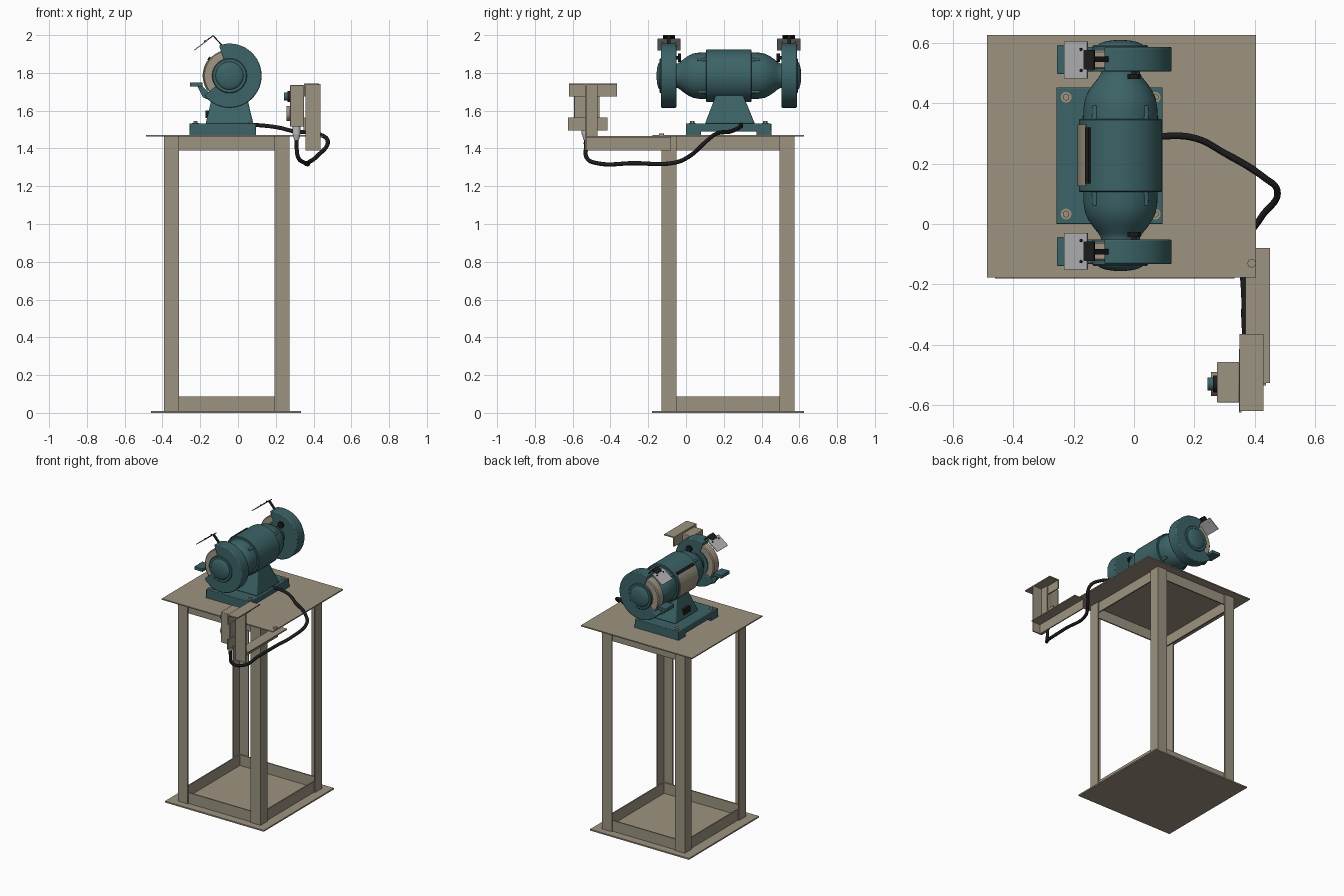
import bpy, bmesh, math
from mathutils import Vector, Matrix

if "Cube" in bpy.data.objects:
    bpy.data.objects.remove(bpy.data.objects["Cube"])


def mat(name, r, g, b):
    m = bpy.data.materials.new(name)
    m.diffuse_color = (r, g, b, 1)
    m.use_nodes = True
    m.node_tree.nodes["Principled BSDF"].inputs["Base Color"].default_value = m.diffuse_color
    return m


TEAL = mat("teal_paint", 0.045, 0.125, 0.135)
TAN = mat("tan_metal", 0.335, 0.295, 0.22)
WHEEL = mat("wheel_stone", 0.36, 0.31, 0.235)
BLACK = mat("black_rubber", 0.012, 0.012, 0.013)
GREY = mat("light_grey", 0.48, 0.48, 0.49)

CX, CY, CZ = -0.045, 0.227, 1.785      # motor centre, shaft along y


def finish(name, bm, m, bevel=0):
    bmesh.ops.recalc_face_normals(bm, faces=bm.faces)
    me = bpy.data.meshes.new(name)
    bm.to_mesh(me)
    bm.free()
    me.materials.append(m)
    ob = bpy.data.objects.new(name, me)
    bpy.context.collection.objects.link(ob)
    if bevel:
        b = ob.modifiers.new("bevel", 'BEVEL')
        b.width, b.segments, b.limit_method = bevel, 2, 'ANGLE'
    return ob


def boxes(name, m, *spans, bevel=0):
    """Each span is (x0, x1, y0, y1, z0, z1)."""
    bm = bmesh.new()
    for x0, x1, y0, y1, z0, z1 in spans:
        M = Matrix.Translation(((x0 + x1) / 2, (y0 + y1) / 2, (z0 + z1) / 2)) @ \
            Matrix.Diagonal((abs(x1 - x0), abs(y1 - y0), abs(z1 - z0), 1))
        bmesh.ops.create_cube(bm, size=1, matrix=M)
    return finish(name, bm, m, bevel)


def rod(name, m, a, b, r, r2=None, n=24):
    a, b = Vector(a), Vector(b)
    bm = bmesh.new()
    M = Matrix.Translation((a + b) / 2) @ (b - a).to_track_quat('Z', 'Y').to_matrix().to_4x4()
    bmesh.ops.create_cone(bm, cap_ends=True, segments=n, radius1=r,
                          radius2=r if r2 is None else r2, depth=(b - a).length, matrix=M)
    return finish(name, bm, m)


def prism(name, m, xz, y0, y1, bevel=0):
    bm = bmesh.new()
    f = bm.faces.new([bm.verts.new((x, y0, z)) for x, z in xz])
    ext = bmesh.ops.extrude_face_region(bm, geom=[f])['geom']
    bmesh.ops.translate(bm, vec=(0, y1 - y0, 0),
                        verts=[v for v in ext if isinstance(v, bmesh.types.BMVert)])
    return finish(name, bm, m, bevel)


def lathe(name, m, profile, s=1, n=56):
    """Revolve (radius, offset from motor centre) about the shaft."""
    bm = bmesh.new()
    rings = []
    for r, d in profile:
        rings.append([bm.verts.new((CX + r * math.cos(2 * math.pi * i / n), CY + s * d,
                                    CZ + r * math.sin(2 * math.pi * i / n))) for i in range(n)])
    for A, B in zip(rings, rings[1:]):
        for i in range(n):
            bm.faces.new((A[i], A[(i + 1) % n], B[(i + 1) % n], B[i]))
    bm.faces.new(rings[0])
    bm.faces.new(rings[-1])
    return finish(name, bm, m)


def arc(r, a0, a1, n):
    return [(CX + r * math.cos(math.radians(a0 + (a1 - a0) * i / n)),
             CZ + r * math.sin(math.radians(a0 + (a1 - a0) * i / n))) for i in range(n + 1)]


# Stand: floor plate, table top, angle-iron legs and rails
T = 0.009
X0, X1, Y0, Y1 = -0.392, 0.272, -0.13, 0.574
boxes("floor_plate", TAN, (-0.46, 0.333, -0.18, 0.624, 0, 0.01))
boxes("table_top", TAN, (-0.487, 0.404, -0.178, 0.626, 1.462, 1.47))
for x, sx, xn in ((X0, 1, "left"), (X1, -1, "right")):
    for y, sy, yn in ((Y0, 1, "front"), (Y1, -1, "back")):
        boxes(f"{yn}_{xn}_leg", TAN,
              (x, x + sx * 0.08, y, y + sy * T, 0.01, 1.462),
              (x, x + sx * T, y + sy * T, y + sy * 0.08, 0.01, 1.462))
for z0, z1, zn in ((0.01, 0.088, "lower"), (1.388, 1.462, "upper")):
    for y, sy, yn in ((Y0, 1, "front"), (Y1, -1, "back")):
        boxes(f"{zn}_{yn}_rail", TAN, (X0 + T, X1 - T, y + sy * T, y + sy * 2 * T, z0, z1))
    for x, sx, xn in ((X0, 1, "left"), (X1, -1, "right")):
        boxes(f"{zn}_{xn}_rail", TAN, (x + sx * T, x + sx * 2 * T, Y0 + T, Y1 - T, z0, z1))

# Grinder base with feet, bolts and tapered pedestal
boxes("grinder_base", TEAL, (-0.257, 0.095, 0, 0.452, 1.49, 1.532), bevel=0.004)
boxes("base_feet", TEAL, (-0.257, 0.095, 0, 0.08, 1.47, 1.495), (-0.257, 0.095, 0.372, 0.452, 1.47, 1.495))
for x in (-0.225, 0.07):
    for y in (0.033, 0.42):
        rod("base_washer", TAN, (x, y, 1.53), (x, y, 1.536), 0.018)
        rod("base_bolt", TAN, (x, y, 1.535), (x, y, 1.546), 0.012, n=6)
bm = bmesh.new()
rings = [[bm.verts.new((x, y, z)) for x, y in ((a, c), (b, c), (b, d), (a, d))]
         for a, b, c, d, z in ((-0.172, 0.082, 0.1, 0.365, 1.53), (-0.13, 0.04, 0.165, 0.295, 1.70))]
bm.faces.new(rings[0])
bm.faces.new(rings[1])
for i in range(4):
    j = (i + 1) % 4
    bm.faces.new((rings[0][i], rings[0][j], rings[1][j], rings[1][i]))
finish("pedestal", bm, TEAL, 0.008)
boxes("pedestal_switch", BLACK, (-0.172, -0.14, 0.195, 0.265, 1.56, 1.6))

# Motor body with curved plate and dark strip on its left
lathe("motor_body", TEAL, [(0.134, -0.121), (0.138, -0.118), (0.138, 0.118), (0.134, 0.121)])
prism("motor_side_plate", TAN, arc(0.142, 145, 215, 16) + arc(0.132, 215, 145, 16), 0.126, 0.33)
prism("motor_dark_strip", BLACK, arc(0.146, 136, 144, 3) + arc(0.132, 144, 136, 3), 0.135, 0.32)

# Both ends, mirrored about the motor centre
for s, side in ((-1, "front"), (1, "back")):
    def Y(d):
        return CY + s * d
    lathe(side + "_end_bell", TEAL, [(0.123, 0.115), (0.122, 0.16), (0.117, 0.19), (0.105, 0.215),
                                     (0.088, 0.24), (0.073, 0.258), (0.065, 0.272), (0.065, 0.29)], s)
    for a in (45, 135, 225, 315):
        c, q = math.cos(math.radians(a)), math.sin(math.radians(a))
        p = (CX + 0.119 * c, CZ + 0.119 * q)
        rod(side + "_bell_lug", TEAL, (p[0], Y(0.11), p[1]), (p[0], Y(0.165), p[1]), 0.012, 0.009, n=12)
    # Wheel guard open to the left, wheel, hub disc and domed cap
    prism(side + "_wheel_guard", TEAL, [(CX, CZ)] + arc(0.17, -142, 109, 52), Y(0.278), Y(0.36), 0.006)
    lathe(side + "_grinding_wheel", WHEEL, [(0.132, 0.286), (0.138, 0.292), (0.138, 0.343), (0.132, 0.349)], s)
    lathe(side + "_hub_disc", TEAL, [(0.092, 0.278), (0.092, 0.362), (0.088, 0.366)], s)
    lathe(side + "_hub_cap", TEAL, [(0.075, 0.36)] + [(0.075 * math.cos(t * 0.19), 0.362 + 0.021 * math.sin(t * 0.19))
                                                     for t in range(9)], s, 40)
    # Guard knob
    rod(side + "_knob_stem", BLACK, (0, Y(0.28), 1.88), (0, Y(0.265), 1.88), 0.009)
    rod(side + "_guard_knob", BLACK, (0, Y(0.27), 1.88), (0, Y(0.253), 1.88), 0.022, n=10)
    # Tool rest and its bracket
    boxes(side + "_tool_rest", TEAL, (-0.255, -0.187, Y(0.27), Y(0.366), 1.727, 1.75), bevel=0.003)
    prism(side + "_rest_bracket", TEAL, [(-0.215, 1.73), (-0.19, 1.73), (-0.15, 1.69), (-0.15, 1.655), (-0.185, 1.67)],
          Y(0.282), Y(0.30))
    # Eye shield on a bent bracket
    prism(side + "_eye_shield", GREY, [(-0.232, 1.923), (-0.229, 1.919), (-0.152, 1.977), (-0.155, 1.982)],
          Y(0.256), Y(0.378))
    prism(side + "_shield_clip", BLACK, [(-0.168, 1.974), (-0.165, 1.969), (-0.13, 1.995), (-0.132, 2.0)],
          Y(0.285), Y(0.35))
    prism(side + "_shield_arm", BLACK, [(-0.135, 1.996), (-0.130, 2.0), (-0.077, 1.942), (-0.082, 1.938)],
          Y(0.31), Y(0.328))
    for d in (0.282, 0.352):
        rod(side + "_shield_screw", BLACK, (-0.172, Y(d), 1.962), (-0.177, Y(d), 1.972), 0.005, n=8)

# Side arm, post and brackets for the switch box (angle irons)
boxes("switch_arm", TAN, (0.37, 0.45, -0.527, -0.08, 1.457, 1.465), (0.37, 0.378, -0.527, -0.08, 1.388, 1.457))
rod("arm_bolt", TAN, (0.39, -0.13, 1.465), (0.39, -0.13, 1.48), 0.014)
boxes("switch_post", TAN, (0.357, 0.437, -0.536, -0.527, 1.388, 1.74), (0.357, 0.366, -0.527, -0.468, 1.388, 1.74))
boxes("top_bracket", TAN, (0.35, 0.43, -0.62, -0.364, 1.737, 1.745), (0.35, 0.358, -0.62, -0.364, 1.675, 1.737))
boxes("lower_bracket", TAN, (0.348, 0.357, -0.625, -0.415, 1.495, 1.565))

# Switch box with buttons and cable gland
boxes("switch_box", TAN, (0.275, 0.349, -0.592, -0.457, 1.515, 1.735), bevel=0.004)
rod("start_collar", BLACK, (0.277, -0.53, 1.675), (0.262, -0.53, 1.675), 0.028)
rod("start_button", TEAL, (0.265, -0.53, 1.675), (0.243, -0.53, 1.675), 0.022)
rod("stop_cover", TAN, (0.277, -0.53, 1.585), (0.256, -0.53, 1.585), 0.04)
rod("cable_gland", GREY, (0.31, -0.53, 1.515), (0.31, -0.53, 1.475), 0.022)
rod("gland_nose", GREY, (0.31, -0.53, 1.475), (0.31, -0.53, 1.445), 0.02, 0.013)

# Power cable from pedestal to switch box
pts = [(0.05, 0.29, 1.528), (0.2, 0.285, 1.513), (0.3, 0.235, 1.49), (0.43, 0.155, 1.475), (0.475, 0.11, 1.44),
       (0.42, 0.02, 1.36), (0.372, -0.06, 1.325), (0.366, -0.28, 1.322), (0.358, -0.47, 1.322),
       (0.32, -0.525, 1.35), (0.31, -0.53, 1.41), (0.31, -0.53, 1.46)]
cu = bpy.data.curves.new("power_cable", 'CURVE')
cu.dimensions, cu.bevel_depth, cu.bevel_resolution, cu.use_fill_caps = '3D', 0.011, 3, True
sp = cu.splines.new('BEZIER')
sp.bezier_points.add(len(pts) - 1)
for bp, p in zip(sp.bezier_points, pts):
    bp.co = p
    bp.handle_left_type = bp.handle_right_type = 'AUTO'
cu.materials.append(BLACK)
bpy.context.collection.objects.link(bpy.data.objects.new("power_cable", cu))

# Smooth shading with sharp edges kept
bpy.ops.object.select_all(action='DESELECT')
for ob in bpy.context.scene.objects:
    if ob.type == 'MESH':
        ob.select_set(True)
        bpy.context.view_layer.objects.active = ob
bpy.ops.object.shade_smooth_by_angle(angle=math.radians(30))
